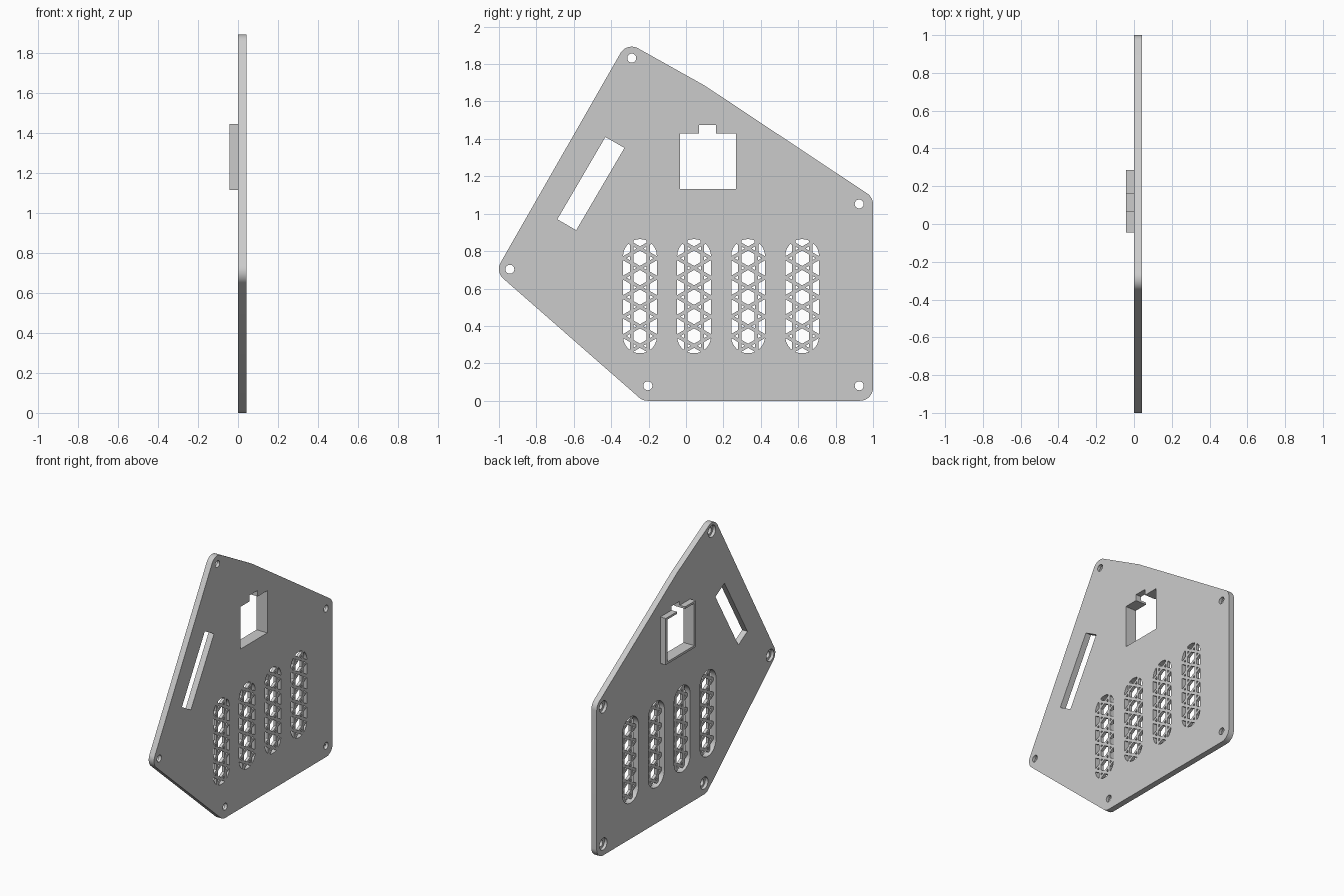
import bpy, bmesh, math
from mathutils import Vector
from mathutils.geometry import convex_hull_2d

if "Cube" in bpy.data.objects:
    bpy.data.objects.remove(bpy.data.objects["Cube"])

FRONT, BACK, RIM = 0.042, 0.0, -0.042      # depths along x
MID = 0.021                                # recess floor

grey = bpy.data.materials.new("plate_grey")
grey.use_nodes = True
grey.diffuse_color = (0.6, 0.6, 0.6, 1)
grey.node_tree.nodes["Principled BSDF"].inputs["Base Color"].default_value = (0.6, 0.6, 0.6, 1)


def ngon(y, z, r, n, start=0.0):
    return [(y + r * math.cos(start + math.tau * i / n),
             z + r * math.sin(start + math.tau * i / n)) for i in range(n)]


def hull(points):
    return [points[i] for i in convex_hull_2d([Vector(p) for p in points])]


def prisms(name, outlines, x0, x1):
    """Extrude closed (y, z) outlines from x0 to x1 into one object."""
    bm = bmesh.new()
    for outline in outlines:
        face = bm.faces.new([bm.verts.new((x0, y, z)) for y, z in outline])
        top = bmesh.ops.extrude_face_region(bm, geom=[face])["geom"]
        moved = [g for g in top if isinstance(g, bmesh.types.BMVert)]
        bmesh.ops.translate(bm, verts=moved, vec=(x1 - x0, 0, 0))
    bmesh.ops.recalc_face_normals(bm, faces=bm.faces)
    mesh = bpy.data.meshes.new(name)
    bm.to_mesh(mesh)
    bm.free()
    mesh.materials.append(grey)
    obj = bpy.data.objects.new(name, mesh)
    bpy.context.collection.objects.link(obj)
    return obj


def boolean(obj, cutter, operation="DIFFERENCE"):
    mod = obj.modifiers.new("cut", "BOOLEAN")
    mod.operation, mod.object, mod.solver = operation, cutter, "EXACT"
    bpy.context.view_layer.objects.active = obj
    bpy.ops.object.modifier_apply(modifier=mod.name)


# Plate outline: rounded corners plus one slight bend in the upper edge
corners = [(0.93, 0.07), (0.93, 1.05), (-0.29, 1.823), (-0.93, 0.705), (-0.205, 0.07)]
outline = [(0.1, 1.685)]
for y, z in corners:
    outline += ngon(y, z, 0.07, 64)
plate = prisms("plate", [hull(outline)], BACK, FRONT)

# Collar around the window, on the back
collar = prisms("window_collar", [[(-0.046, 1.115), (0.287, 1.115),
                                   (0.287, 1.445), (-0.046, 1.445)]], RIM, BACK)

# Window with a top notch, and the slanted slot
window = [(-0.032, 1.131), (0.268, 1.131), (0.268, 1.43), (0.161, 1.43),
          (0.161, 1.473), (0.07, 1.473), (0.07, 1.43), (-0.032, 1.43)]
slot = [(-0.431, 1.41), (-0.329, 1.352), (-0.587, 0.912), (-0.688, 0.97)]

# Screw holes with counterbores on the back
screws = [(0.926, 0.08), (0.926, 1.052), (-0.29, 1.832), (-0.942, 0.703), (-0.204, 0.08)]
holes = [ngon(y, z, 0.024, 32) for y, z in screws]
bores = [ngon(y, z, 0.042, 32) for y, z in screws]

# Vents: rounded recesses on the back, pierced by a lattice of hexagons and triangles
STEP, LOW, HIGH, R = 0.104, 0.344, 0.774, 0.09
vents, lattice = [], []
for y in (-0.246, 0.043, 0.332, 0.621):
    vents.append(hull(ngon(y, LOW, R, 48) + ngon(y, HIGH, R, 48)))
    for col in (-1, 0, 1):
        cy = y + col * STEP * math.sqrt(3) / 2
        for row in range(-1, 7):
            cz = 0.346 + STEP * (row + 0.5 * abs(col))
            lattice.append(ngon(cy, cz, 0.041, 6, math.pi / 2))
            for side, turn in ((1, 0), (-1, math.pi)):
                lattice.append(ngon(cy + side * STEP / math.sqrt(3), cz, 0.012, 3, turn))

through = prisms("through_cutter", [window, slot] + holes, RIM - 0.1, FRONT + 0.1)
recess = prisms("recess_cutter", vents + bores, BACK - 0.1, MID)
vent_area = prisms("vent_cutter", vents, BACK - 0.2, FRONT + 0.2)
pierce = prisms("lattice_cutter", lattice, BACK - 0.1, FRONT + 0.1)

boolean(pierce, vent_area, "INTERSECT")
boolean(collar, through)
for cutter in (through, recess, pierce):
    boolean(plate, cutter)
for cutter in (through, recess, vent_area, pierce):
    bpy.data.objects.remove(cutter)

# Smooth the rounded walls, keep hard edges
bpy.ops.object.select_all(action="DESELECT")
for obj in (plate, collar):
    obj.select_set(True)
bpy.context.view_layer.objects.active = plate
bpy.ops.object.shade_smooth_by_angle(angle=math.radians(30))
